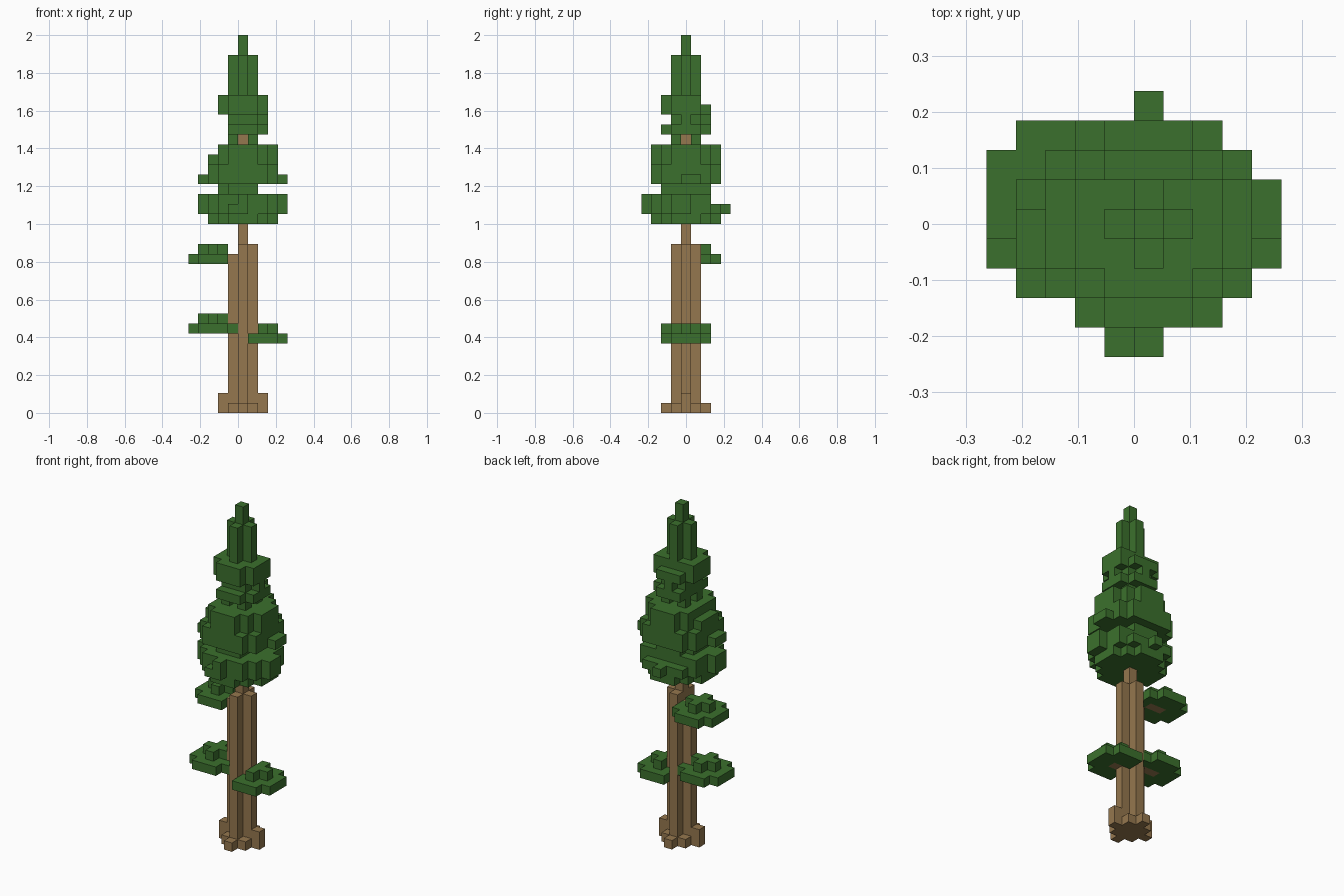
import bpy
import bmesh
import math
from mathutils import Vector

default_cube = bpy.data.objects.get("Cube")
if default_cube:
    bpy.data.objects.remove(default_cube, do_unlink=True)

UNIT = 2 / 38  # edge of one block


def make_material(name, colour):
    material = bpy.data.materials.new(name)
    material.use_nodes = True
    material.diffuse_color = (*colour, 1)
    shader = material.node_tree.nodes["Principled BSDF"]
    shader.inputs["Base Color"].default_value = (*colour, 1)
    shader.inputs["Roughness"].default_value = 0.9
    return material


bark = make_material("bark brown", (0.3, 0.186, 0.077))
needles = make_material("needle green", (0.044, 0.163, 0.026))


def box(xs, ys, zs):
    """Block cells in inclusive ranges."""
    return {(x, y, z)
            for x in range(xs[0], xs[1] + 1)
            for y in range(ys[0], ys[1] + 1)
            for z in range(zs[0], zs[1] + 1)}


def column(x, y, height):
    return box((x, x), (y, y), (0, height - 1))


def disc(z, reach, cx=0, cy=0):
    """Round one-block layer; reach is the squared radius."""
    size = math.isqrt(reach)
    square = box((-size, size), (-size, size), (z, z))
    return {(x + cx, y + cy, z) for x, y, z in square if x * x + y * y <= reach}


def build_blocks(name, cells, material, solid):
    """Skin the outside of a set of cells, skipping sides hidden by solid."""
    bm = bmesh.new()
    corners = {}

    def corner(point):
        key = tuple(round(c * 2) for c in point)
        if key not in corners:
            place = Vector((point.x + 0.5, point.y, point.z + 0.5)) * UNIT
            corners[key] = bm.verts.new(place)
        return corners[key]

    for cell in sorted(cells):
        centre = Vector(cell)
        for axis in range(3):
            for sign in (-1, 1):
                normal = Vector((0, 0, 0))
                normal[axis] = sign
                if tuple(int(c) for c in centre + normal) in solid:
                    continue
                side = Vector((0, 0, 0))
                side[(axis + 1) % 3] = 1
                up = normal.cross(side)
                loop = [(-1, -1), (1, -1), (1, 1), (-1, 1)]
                bm.faces.new([corner(centre + (normal + side * a + up * b) / 2)
                              for a, b in loop])
    # Merge the flat runs of block sides
    bmesh.ops.dissolve_limit(bm, angle_limit=math.radians(1),
                             verts=bm.verts[:], edges=bm.edges[:])
    mesh = bpy.data.meshes.new(name)
    bm.to_mesh(mesh)
    bm.free()
    mesh.materials.append(material)
    obj = bpy.data.objects.new(name, mesh)
    bpy.context.collection.objects.link(obj)


# Trunk: tall core with four ribs
trunk = column(0, 0, 28) | column(-1, 0, 16)
for x, y in ((1, 0), (0, 1), (0, -1)):
    trunk |= column(x, y, 17)

# Root flare
roots = disc(0, 4)
for x in (-2, 2):
    roots |= column(x, 0, 2)
roots -= trunk

# Low branches: twig, wide pad and small cross on top
twigs = set()
pads = {}
for name, x, y, z, twig in (
        ("right_low_branch", 2, 0, 7, (2, 2)),
        ("left_low_branch", -3, 0, 8, (-3, -2)),
        ("left_high_branch", -3, 1, 15, (-3, -2))):
    twigs |= box(twig, (y, y), (z, z))
    pads[name] = disc(z, 5, x, y) | disc(z + 1, 1, x, y)
for name in pads:
    pads[name] -= trunk | twigs

# Lower skirt of the crown, with single blocks poking out
skirt = disc(19, 10) | disc(20, 13) | {c for c in disc(21, 13) if c[1] < 3}
skirt |= box((4, 4), (-1, 0), (20, 21)) | box((-4, -4), (-1, 0), (20, 21))
skirt |= box((-1, 0), (-4, -4), (20, 20)) | {(0, 4, 20), (0, -4, 21)}
skirt |= {c for c in disc(22, 5) if c[0] < 2}

# Middle of the crown
middle = disc(23, 13) | disc(24, 13) | disc(25, 10)
middle |= {c for c in disc(26, 10) if c[0] > -3}
middle |= box((4, 4), (0, 1), (23, 23)) | box((-4, -4), (-1, 0), (23, 23))

# Thin neck where the core shows between four corner blocks
neck = disc(27, 2) - disc(27, 1)

# Upper tuft
tuft = {c for c in disc(28, 5) if c[0] > -2}
tuft |= {c for c in disc(29, 4) if min(c[:2]) > -2}
tuft |= disc(30, 5) | {c for c in disc(31, 5) if c[1] < 2}

# Ribbed spire and tip
spire = box((0, 0), (0, 0), (32, 37))
for z in range(32, 36):
    spire |= disc(z, 1)

parts = {"trunk": (trunk, bark), "roots": (roots, bark), "twigs": (twigs, bark)}
for name, cells in pads.items():
    parts[name] = (cells, needles)
for name, cells in (("crown_skirt", skirt), ("crown_middle", middle),
                    ("crown_neck", neck), ("crown_tuft", tuft),
                    ("crown_spire", spire)):
    parts[name] = (cells - trunk, needles)

solid = set().union(*(cells for cells, _ in parts.values()))
for name, (cells, material) in parts.items():
    build_blocks(name, cells, material, solid)
